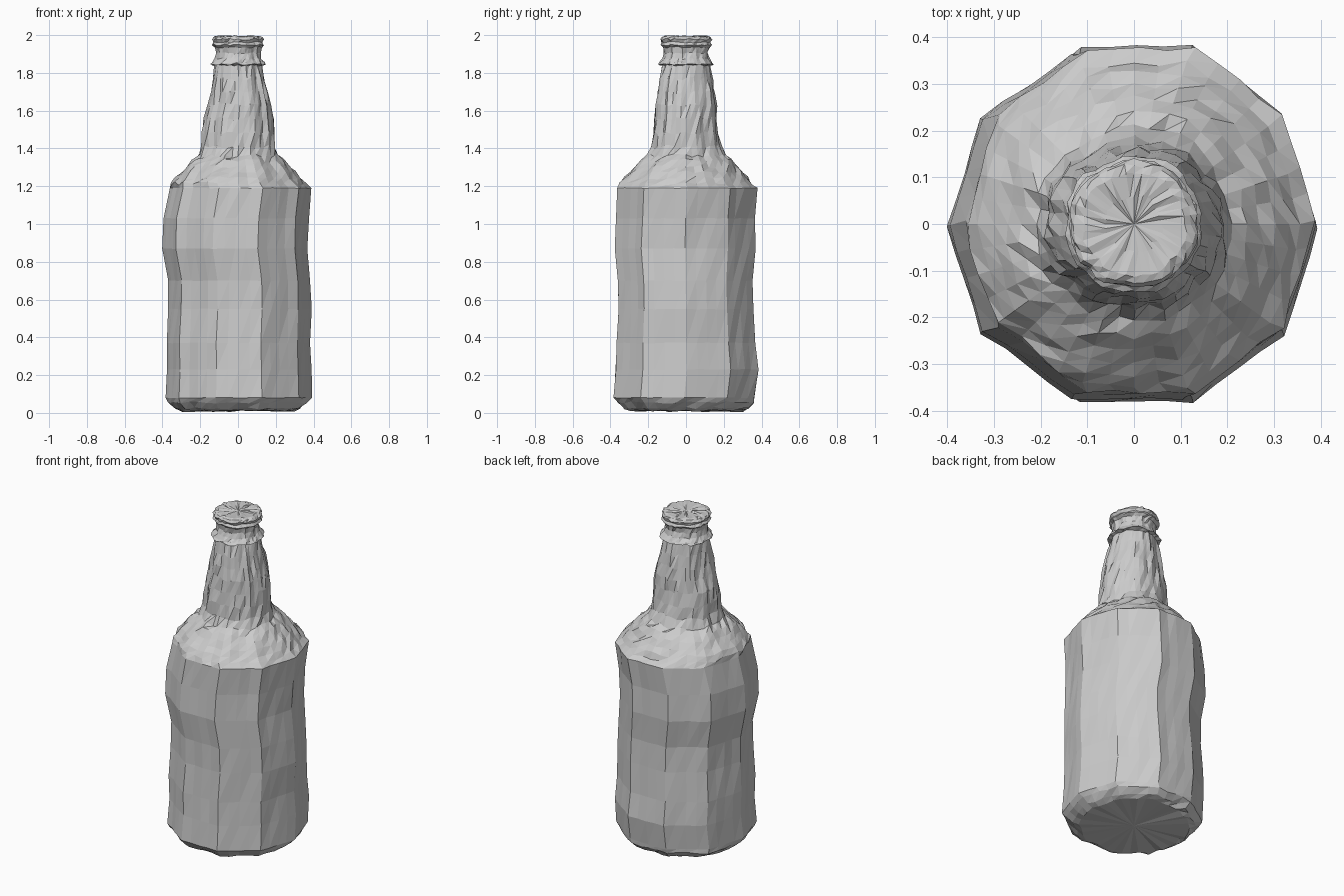
import bpy
import math
import random

old = bpy.data.objects.get("Cube")
if old:
    bpy.data.objects.remove(old, do_unlink=True)

grey = bpy.data.materials.new("plain_grey")
grey.use_nodes = True
grey.diffuse_color = (0.6, 0.6, 0.6, 1)
grey.node_tree.nodes["Principled BSDF"].inputs["Base Color"].default_value = grey.diffuse_color

SEGMENTS = 40
FACETS = 10
column_rng = random.Random(4)
column_bump = [column_rng.uniform(-1, 1) for _ in range(SEGMENTS)]


def facet_radius(angle):
    """Radius factor of a regular polygon with FACETS sides."""
    step = math.tau / FACETS
    off = (angle % step) - step / 2
    return math.cos(step / 2) / math.cos(off)


def ring(z, x_min, x_max, y_min, y_max, facet, rough, z_rough):
    """One rough ring fitted to its extents; equal heights give equal rings."""
    rng = random.Random(round(z * 1000))
    cx, cy = (x_min + x_max) / 2, (y_min + y_max) / 2
    rx, ry = (x_max - x_min) / 2, (y_max - y_min) / 2
    points = []
    for i in range(SEGMENTS):
        a = math.tau * i / SEGMENTS
        k = 1 + facet * (facet_radius(a) - 1)
        d = rough * (0.5 * column_bump[i] + 0.5 * rng.uniform(-1, 1))
        points.append((cx + (rx * k + d) * math.cos(a),
                       cy + (ry * k + d) * math.sin(a),
                       z + rng.uniform(-z_rough, z_rough)))
    return points


def loft(name, rings, bottom=None, top=None):
    """Join rings into a flat-shaded skin, with optional centre points as ends."""
    verts = [p for r in rings for p in r]
    faces = []
    for r in range(len(rings) - 1):
        for i in range(SEGMENTS):
            j = (i + 1) % SEGMENTS
            a, b = r * SEGMENTS, (r + 1) * SEGMENTS
            faces += [(a + i, a + j, b + j), (a + i, b + j, b + i)]
    for end, start, flip in ((bottom, 0, True), (top, (len(rings) - 1) * SEGMENTS, False)):
        if end is None:
            continue
        verts.append((0, 0, end))
        for i in range(SEGMENTS):
            edge = (start + i, start + (i + 1) % SEGMENTS)
            faces.append((*(edge[::-1] if flip else edge), len(verts) - 1))
    mesh = bpy.data.meshes.new(name)
    mesh.from_pydata(verts, [], faces)
    mesh.materials.append(grey)
    obj = bpy.data.objects.new(name, mesh)
    bpy.context.collection.objects.link(obj)
    return obj


def round_ring(z, r, rough, z_rough=0.006, facet=0):
    return ring(z, -r, r, -r, r, facet, rough, z_rough)


# Seam rings shared by neighbouring parts
base_seam = ring(0.08, -0.385, 0.395, -0.4, 0.38, 1, 0.004, 0.002)
shoulder_seam = ring(1.19, -0.36, 0.39, -0.38, 0.395, 1, 0.006, 0.002)
neck_seam = round_ring(1.36, 0.21, 0.014, 0.012)
collar_seam = round_ring(1.84, 0.124, 0.008)

# Chamfered foot
loft("bottle_base",
     [round_ring(0.012, 0.31, 0.015, 0.008, 0.6), round_ring(0.025, 0.34, 0.012, 0.008, 0.7),
      round_ring(0.055, 0.375, 0.008, 0.006, 0.8), base_seam], bottom=0.012)

# Faceted, slightly wavy body
waves = [(0.23, -0.38, 0.39, -0.39, 0.4), (0.37, -0.38, 0.385, -0.385, 0.385),
         (0.55, -0.37, 0.39, -0.375, 0.375), (0.7, -0.37, 0.385, -0.375, 0.37),
         (0.87, -0.4, 0.37, -0.395, 0.385), (1.03, -0.395, 0.375, -0.385, 0.38)]
loft("bottle_body", [base_seam] + [ring(*w, 1, 0.006, 0.002) for w in waves] + [shoulder_seam])

# Rough sloping shoulder
loft("bottle_shoulder",
     [shoulder_seam] + [round_ring(z, r, 0.012, 0.01, f) for z, r, f in
      ((1.215, 0.36, 0.8), (1.245, 0.335, 0.6), (1.275, 0.305, 0.4), (1.305, 0.275, 0.2),
       (1.335, 0.243, 0))] + [neck_seam])

# Tapering neck
neck = [(1.41, -0.19, 0.195, -0.185, 0.185), (1.48, -0.19, 0.19, -0.175, 0.17),
        (1.56, -0.18, 0.187, -0.167, 0.163), (1.63, -0.155, 0.175, -0.16, 0.16),
        (1.7, -0.143, 0.155, -0.152, 0.152), (1.77, -0.132, 0.138, -0.138, 0.138)]
loft("bottle_neck", [neck_seam] + [ring(*n, 0, 0.014, 0.01) for n in neck] + [collar_seam])

# Collar ridge, narrow throat and rolled lip closed by the cap
loft("bottle_lip_and_cap",
     [collar_seam] + [round_ring(z, r, 0.008, 0.004) for z, r in
      ((1.845, 0.147), (1.855, 0.138), (1.875, 0.123), (1.905, 0.116), (1.935, 0.122),
       (1.948, 0.138), (1.962, 0.128), (1.978, 0.137), (1.99, 0.128), (1.996, 0.11),
       (1.993, 0.06))], top=1.99)
